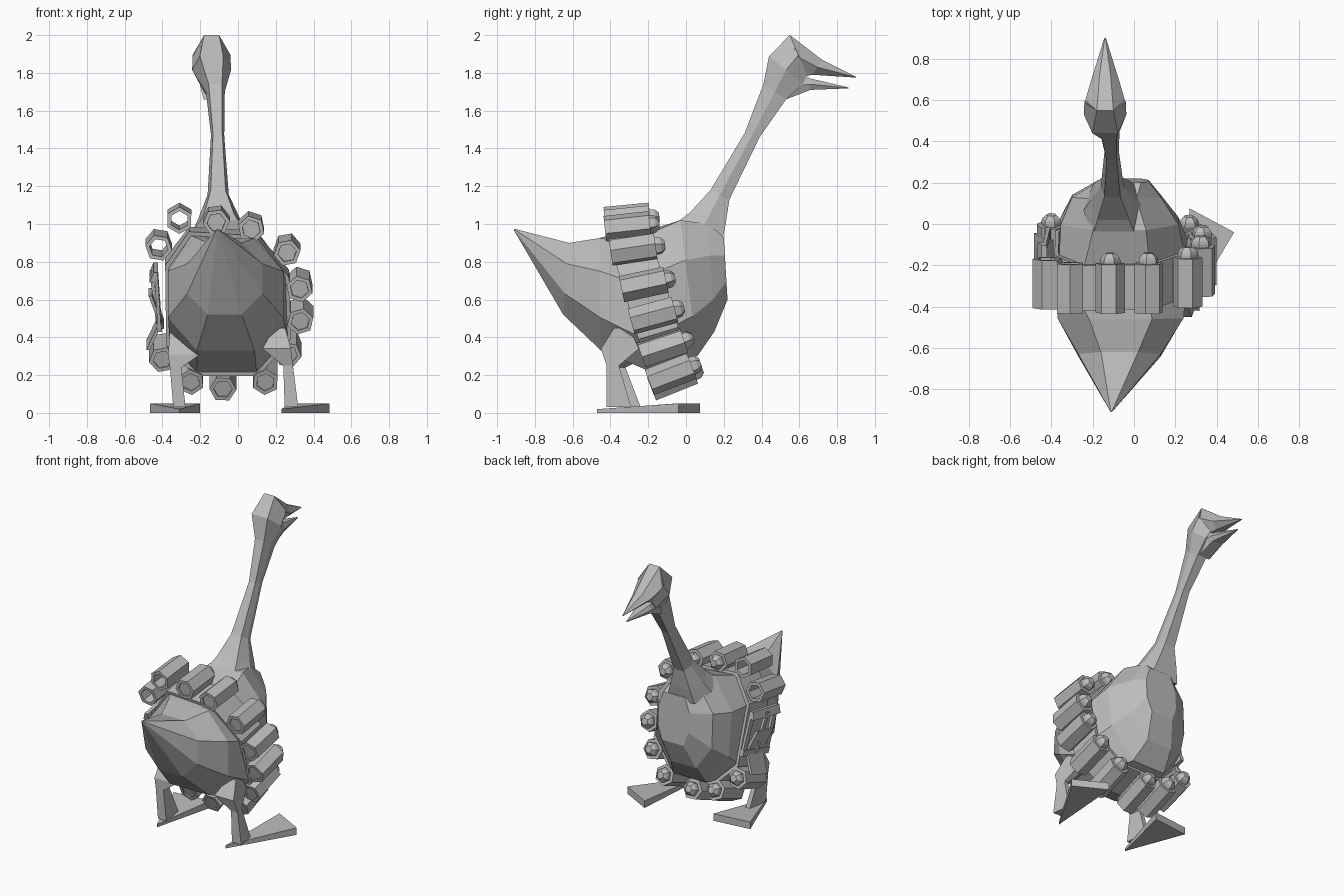
import bpy, bmesh, math
from mathutils import Vector

if "Cube" in bpy.data.objects:
    bpy.data.objects.remove(bpy.data.objects["Cube"])

grey = bpy.data.materials.new("plain grey")
grey.diffuse_color = (0.5, 0.5, 0.5, 1)
grey.use_nodes = True
grey.node_tree.nodes["Principled BSDF"].inputs["Base Color"].default_value = grey.diffuse_color


def finish(name, bm):
    bmesh.ops.remove_doubles(bm, verts=bm.verts, dist=0.0005)
    bmesh.ops.recalc_face_normals(bm, faces=bm.faces)
    me = bpy.data.meshes.new(name)
    bm.to_mesh(me)
    bm.free()
    me.materials.append(grey)
    ob = bpy.data.objects.new(name, me)
    bpy.context.collection.objects.link(ob)
    return ob


def skin(bm, rings, loop=False):
    """Join equal-sized point rings with faces and cap the ends."""
    vs = [[bm.verts.new(p) for p in r] for r in rings]
    n = len(vs[0])
    pairs = list(zip(vs, vs[1:])) + ([(vs[-1], vs[0])] if loop else [])
    for a, b in pairs:
        for i in range(n):
            j = (i + 1) % n
            bm.faces.new((a[i], a[j], b[j], b[i]))
    if not loop:
        bm.faces.new(vs[0])
        bm.faces.new(vs[-1])


def ring_of(n, ty, tz, by, bz, cx, hw, flat=0.45):
    """Ring from upper (y, z), lower (y, z), centre x, half width; flat = top edge width."""
    ring = []
    for i in range(n):
        a = math.tau * (i + 0.5) / n
        k = math.cos(a) / math.cos(math.pi / n)
        s = math.sin(a) / max(abs(math.sin(math.tau * (j + 0.5) / n)) for j in range(n))
        if abs(k) > 0.9:
            s = math.copysign(flat, s)
        ring.append((cx + hw * s, (ty + by) / 2 + k * (ty - by) / 2,
                     (tz + bz) / 2 + k * (tz - bz) / 2))
    return ring


def loft(name, sections, n):
    bm = bmesh.new()
    skin(bm, [s if not isinstance(s[0], float) else ring_of(n, *s) for s in sections])
    return finish(name, bm)


# Tilted girth line, shared by the body and the cartridge belt
CENTRE = Vector((-0.06, -0.20, 0.60))
GIRTH = [(0.08, 0.935), (0.255, 0.73), (0.265, 0.43), (0.10, 0.25),
         (-0.22, 0.25), (-0.365, 0.40), (-0.37, 0.79), (-0.25, 0.955)]


def station(p):
    return Vector((p[0], max(-0.31, -0.02 - 0.3 * p[1]), p[1]))


def axis(p):
    """Belt axis at a station; it tips up more towards the belly."""
    t = math.radians(6 + (1.0 - p[1]) * 19)
    return Vector((0, math.cos(t), math.sin(t)))


def outward(p):
    d, a = station(p) - CENTRE, axis(p)
    return (d - a * d.dot(a)).normalized()


def girth(scale, t):
    return [CENTRE + (station(p) - CENTRE) * scale + axis(p) * t for p in GIRTH]


# Body from tail tip to chest
loft("body", [
    (-0.91, 0.975, -0.91, 0.965, -0.11, 0.004),
    (-0.62, 0.90, -0.65, 0.52, -0.07, 0.20),
    (-0.46, 0.925, -0.45, 0.33, -0.065, 0.305, 0.5),
    girth(0.99, -0.10),
    girth(0.98, 0.08),
    (-0.03, 1.02, 0.06, 0.30, -0.07, 0.285, 0.45),
    (0.12, 1.0, 0.15, 0.43, -0.085, 0.215, 0.45),
    (0.20, 0.93, 0.22, 0.60, -0.05, 0.12, 0.7)], 8)

# Neck, head and open beak
loft("neck_and_head", [
    (-0.06, 1.00, 0.19, 0.90, -0.095, 0.15, 0.7),
    (0.02, 1.06, 0.21, 1.00, -0.10, 0.11, 0.7),
    (0.13, 1.18, 0.23, 1.13, -0.105, 0.056, 0.7),
    (0.31, 1.48, 0.39, 1.46, -0.108, 0.035, 0.7),
    (0.41, 1.74, 0.53, 1.66, -0.12, 0.05, 0.7),
    (0.44, 1.89, 0.62, 1.74, -0.14, 0.103, 0.6),
    (0.55, 2.00, 0.64, 1.79, -0.14, 0.10, 0.4)], 6)
loft("upper_beak", [
    (0.55, 2.00, 0.62, 1.78, -0.14, 0.10, 0.4),
    (0.72, 1.87, 0.67, 1.79, -0.14, 0.068, 0.4),
    (0.90, 1.78, 0.90, 1.775, -0.14, 0.004)], 6)
loft("lower_beak", [
    (0.60, 1.80, 0.53, 1.66, -0.14, 0.06, 0.7),
    (0.66, 1.77, 0.66, 1.71, -0.14, 0.055, 0.7),
    (0.86, 1.723, 0.86, 1.718, -0.14, 0.004)], 6)


# Legs and webbed feet; leg rings are x range, y range, z
def leg(side, rings, heel, toes):
    bm = bmesh.new()
    skin(bm, [[(x0, y0, z), (x1, y0, z), (x1 - (x1 - x0) * 0.25, y1, z),
               (x0 + (x1 - x0) * 0.25, y1, z)] for x0, x1, y0, y1, z in rings])
    finish(side + "_leg", bm)
    outline = [heel] + toes
    bm = bmesh.new()
    skin(bm, [[(x, y, 0) for x, y in outline],
              [(x, y, h) for (x, y), h in zip(outline, (0.02, 0.05, 0.05))]])
    finish(side + "_foot", bm)


leg("right", [(0.19, 0.25, -0.38, -0.30, 0.45), (0.13, 0.28, -0.45, -0.25, 0.34),
              (0.24, 0.291, -0.42, -0.355, 0.25), (0.247, 0.319, -0.42, -0.29, 0.03)],
    (0.23, -0.47), [(0.485, -0.04), (0.27, 0.075)])
leg("left", [(-0.36, -0.29, -0.33, -0.22, 0.44), (-0.37, -0.20, -0.40, -0.18, 0.31),
             (-0.36, -0.30, -0.40, -0.32, 0.24), (-0.343, -0.278, -0.40, -0.24, 0.03)],
    (-0.31, -0.46), [(-0.20, -0.02), (-0.465, -0.05)])

# Belt band wrapped round the body
bm = bmesh.new()
bands = [girth(s, t) for s, t in ((0.99, -0.11), (1.05, -0.11), (1.05, 0.11), (0.99, 0.11))]
skin(bm, bands, loop=True)
finish("belt", bm)

# Cartridge stations (x, z) seen from the front
full = [(-0.115, 1.02), (0.07, 0.985), (0.26, 0.865), (0.325, 0.68), (0.33, 0.515),
        (0.265, 0.345), (0.145, 0.205), (-0.08, 0.17), (-0.25, 0.205), (-0.40, 0.32)]
empty = [(-0.42, 0.89), (-0.31, 1.03)]


def hex_ring(p, r, t):
    o, a = outward(p), axis(p)
    side = a.cross(o)
    return [station(p) + a * t + (o * math.cos(i * math.pi / 3 + math.pi / 6)
                                  + side * math.sin(i * math.pi / 3 + math.pi / 6)) * r
            for i in range(6)]


# Belt loops are open hexagonal tubes; full ones hold a round
for k, p in enumerate(full + empty):
    bm = bmesh.new()
    skin(bm, [hex_ring(p, r, t) for r, t in
              ((0.072, -0.12), (0.072, 0.12), (0.05, 0.12), (0.05, -0.12))], loop=True)
    finish("belt_loop_%d" % (k + 1), bm)
    if k < len(full):
        bm = bmesh.new()
        skin(bm, [hex_ring(p, r, t) for r, t in
                  ((0.049, -0.112), (0.049, 0.135), (0.045, 0.15), (0.025, 0.17))])
        finish("round_%d" % (k + 1), bm)


# Buckle frame, prong and strap end on the left side
def plate(name, top, bottom, a0, a1, thick=0.018):
    """Flat slab between two (x, z) points, spanning a0..a1 along the belt axis."""
    bm = bmesh.new()
    skin(bm, [[station(p) + axis(p) * a + Vector((x, 0, 0)) for a, x in
               ((a0, -thick / 2), (a1, -thick / 2), (a1, thick / 2), (a0, thick / 2))]
              for p in (top, bottom)])
    finish(name, bm)


T, B = (-0.435, 0.77), (-0.415, 0.47)
plate("buckle_back_bar", T, B, -0.15, -0.11)
plate("buckle_front_bar", T, B, 0.11, 0.15)
plate("buckle_top_bar", T, (-0.455, 0.72), -0.15, 0.15, 0.025)
plate("buckle_bottom_bar", (-0.42, 0.51), B, -0.15, 0.15, 0.025)
plate("buckle_prong", (-0.46, 0.75), (-0.425, 0.48), -0.015, 0.015)
plate("strap_fold", (-0.465, 0.64), (-0.40, 0.47), -0.09, 0.09)
plate("strap_end", (-0.41, 0.50), (-0.475, 0.36), -0.09, 0.09)
